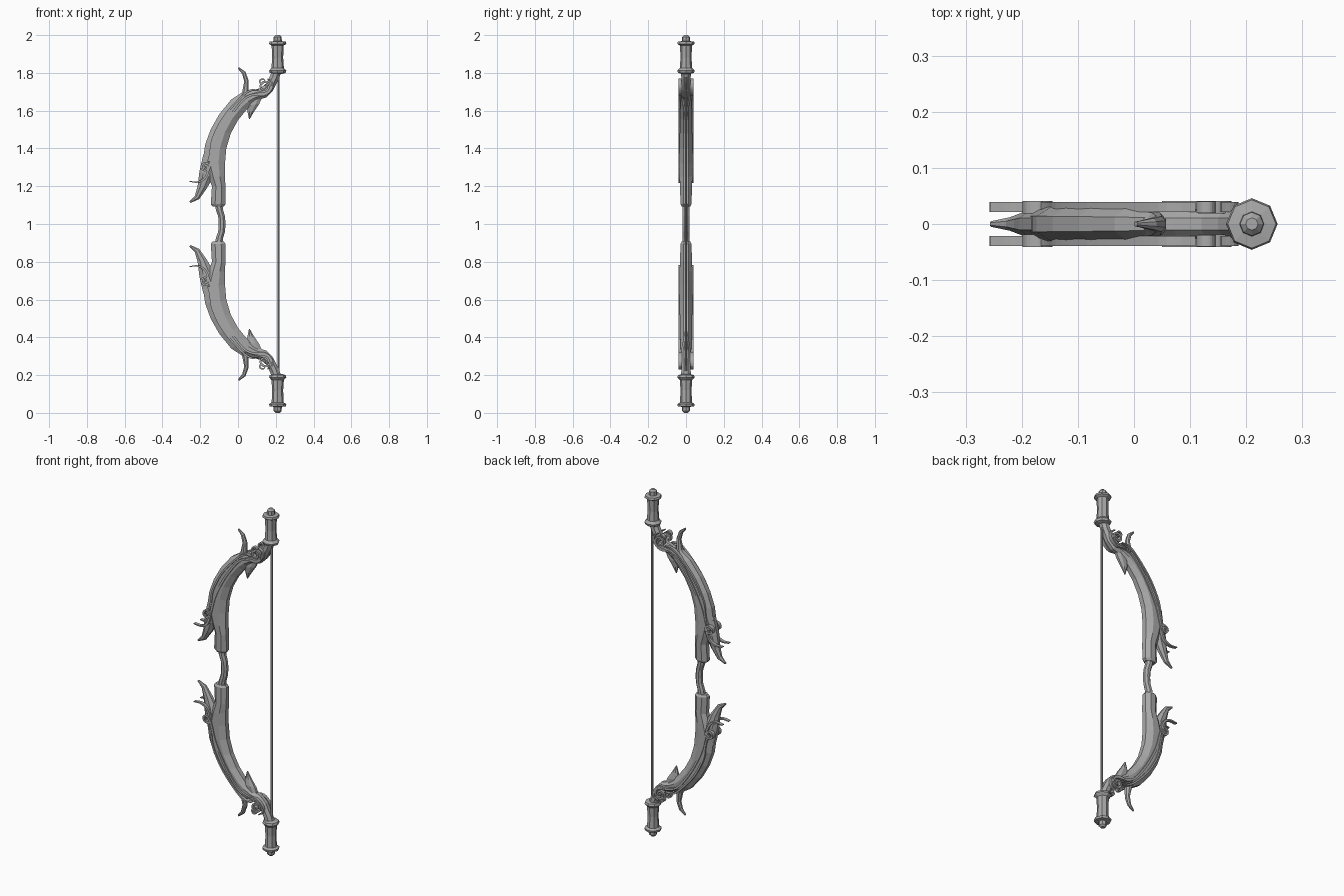
import bpy, bmesh
from math import pi, cos, sin
from mathutils import Vector

if "Cube" in bpy.data.objects:
    bpy.data.objects.remove(bpy.data.objects["Cube"], do_unlink=True)

grey = bpy.data.materials.new("plain grey")
grey.use_nodes = True
tone = (0.4, 0.4, 0.4, 1)
grey.diffuse_color = tone
grey.node_tree.nodes["Principled BSDF"].inputs["Base Color"].default_value = tone


def skin(name, rings, mirror=""):
    """Bridge rings of points, cap the ends and mirror about the grip centre."""
    bm = bmesh.new()
    loops = [[bm.verts.new(p - Vector((0, 0, 1))) for p in ring] for ring in rings]
    n = len(loops[0])
    for a, b in zip(loops, loops[1:]):
        for i in range(n):
            j = (i + 1) % n
            bm.faces.new((a[i], a[j], b[j], b[i]))
    bm.faces.new(loops[0])
    bm.faces.new(loops[-1])
    bmesh.ops.recalc_face_normals(bm, faces=bm.faces)
    mesh = bpy.data.meshes.new(name)
    bm.to_mesh(mesh)
    bm.free()
    mesh.materials.append(grey)
    ob = bpy.data.objects.new(name, mesh)
    ob.location.z = 1
    bpy.context.collection.objects.link(ob)
    if mirror:
        mod = ob.modifiers.new("Mirror", "MIRROR")
        mod.use_axis = ("X" in mirror, "Y" in mirror, "Z" in mirror)
        mod.use_mirror_merge = False
    return ob


def loft(name, stations, sides=8, y=0, mirror="Z"):
    """Each station: left x, left z, right x, right z, half depth."""
    rings = []
    for xl, zl, xr, zr, depth in stations:
        a, b = Vector((xl, y, zl)), Vector((xr, y, zr))
        mid, half = (a + b) / 2, (b - a) / 2
        grow = 1 / cos(pi / sides)
        angles = [2 * pi * (i + 0.5) / sides for i in range(sides)]
        rings.append([mid + half * cos(t) * grow + Vector((0, depth * sin(t) * grow, 0))
                      for t in angles])
    return skin(name, rings, mirror)


def smooth_path(points, steps=4):
    """Catmull-Rom path through the points."""
    p = [Vector(q) for q in points]
    p = [p[0] * 2 - p[1]] + p + [p[-1] * 2 - p[-2]]
    path = []
    for a, b, c, d in zip(p, p[1:], p[2:], p[3:]):
        for s in range(steps):
            t = s / steps
            path.append((b * 2 + (c - a) * t + (a * 2 - b * 5 + c * 4 - d) * t ** 2
                         + (b * 3 - a - c * 3 + d) * t ** 3) / 2)
    return path + [p[-2]]


def vine(name, points, width=0.006, y=0.03, depth=0.009):
    """Tapered ribbon on both faces of both limbs."""
    path = smooth_path(points)
    stations = []
    last = len(path) - 1
    for i, p in enumerate(path):
        along = path[min(i + 1, last)] - path[max(i - 1, 0)]
        side = Vector((-along.y, along.x)).normalized()
        side *= width * min(1, 0.35 + 4 * min(i, last - i) / last)
        a, b = p - side, p + side
        stations.append((a.x, a.y, b.x, b.y, depth))
    loft(name, stations, 4, y, "YZ")


def spiral(cx, cz, radius, start, turns, count=10):
    """Points of a curl winding in to its centre."""
    return [(cx + radius * (1 - 0.75 * i / count) * cos(start + turns * 2 * pi * i / count),
             cz + radius * (1 - 0.75 * i / count) * sin(start + turns * 2 * pi * i / count))
            for i in range(count + 1)]


# Grip, bent gently toward the string
half_grip = [(-0.084, 0, 0.018), (-0.087, 0.04, 0.018),
             (-0.098, 0.075, 0.019), (-0.104, 0.12, 0.02)]
grip = [(x, -h, r) for x, h, r in reversed(half_grip[1:])] + half_grip
loft("grip", [(x - r, 1 + h, x + r, 1 + h, r) for x, h, r in grip], mirror="")

# Main limbs
loft("limb", [
    (-0.135, 1.093, -0.075, 1.093, 0.022), (-0.144, 1.105, -0.066, 1.105, 0.029),
    (-0.138, 1.2, -0.066, 1.2, 0.032), (-0.16, 1.26, -0.07, 1.25, 0.034),
    (-0.185, 1.34, -0.069, 1.32, 0.034), (-0.174, 1.42, -0.062, 1.4, 0.034),
    (-0.145, 1.5, -0.038, 1.48, 0.033), (-0.1, 1.58, 0, 1.55, 0.032),
    (-0.035, 1.66, 0.045, 1.605, 0.03), (0.02, 1.695, 0.07, 1.63, 0.028),
    (0.07, 1.705, 0.1, 1.655, 0.026), (0.12, 1.72, 0.15, 1.67, 0.025),
    (0.15, 1.745, 0.185, 1.705, 0.025), (0.172, 1.79, 0.215, 1.765, 0.025),
    (0.183, 1.83, 0.235, 1.82, 0.026)])

# Horns and leaf spikes growing out of the limbs
loft("lower_horn", [
    (-0.257, 1.119, -0.25, 1.112, 0.005), (-0.228, 1.15, -0.205, 1.132, 0.012),
    (-0.214, 1.2, -0.168, 1.185, 0.02), (-0.204, 1.28, -0.135, 1.24, 0.026),
    (-0.183, 1.37, -0.1, 1.34, 0.026)])
loft("upper_horn", [
    (0, 1.822, 0.006, 1.83, 0.004), (0.022, 1.795, 0.04, 1.805, 0.01),
    (0.033, 1.755, 0.056, 1.76, 0.014), (0.022, 1.7, 0.057, 1.705, 0.02),
    (-0.02, 1.65, 0.065, 1.66, 0.024)])
loft("leaf_spike", [
    (0.058, 1.557, 0.063, 1.557, 0.004), (0.05, 1.595, 0.085, 1.595, 0.012),
    (0.045, 1.625, 0.113, 1.637, 0.018), (0.07, 1.68, 0.135, 1.688, 0.015)])

# Vines wrapping the limbs, with curled ends
vine("main_vine", [
    (-0.257, 1.225), (-0.21, 1.223), (-0.17, 1.25), (-0.145, 1.33), (-0.12, 1.42),
    (-0.06, 1.54), (0.02, 1.65), (0.08, 1.685), (0.14, 1.685), (0.175, 1.715),
    (0.18, 1.75), (0.155, 1.768)])
vine("second_vine", [
    (-0.18, 1.285), (-0.15, 1.36), (-0.135, 1.45), (-0.08, 1.56),
    (0, 1.655), (0.06, 1.705), (0.11, 1.71)], 0.005)
vine("lower_curl", spiral(-0.174, 1.3, 0.028, -0.8, 1.6), 0.005, 0.03, 0.011)
vine("upper_curl", [(0.05, 1.675), (0.1, 1.69)] + spiral(0.14, 1.727, 0.033, -1.4, 1.5),
     0.005, 0.03, 0.011)
vine("small_curl", spiral(0.128, 1.752, 0.018, 0, 1.2, 8), 0.004, 0.03, 0.01)

# Flanged end caps with a small knob
cap = [(0.024, 1.795), (0.042, 1.8), (0.046, 1.812), (0.033, 1.826), (0.029, 1.88),
       (0.032, 1.945), (0.046, 1.953), (0.043, 1.965), (0.022, 1.968),
       (0.021, 1.99), (0.011, 2)]
skin("end_cap", [[Vector((0.21 + r * cos(i * pi / 4), r * sin(i * pi / 4), z))
                  for i in range(8)] for r, z in cap], "Z")

# Bowstring
loft("string", [(0.21, z, 0.221, z, 0.0055) for z in (0.19, 1.81)], 6, mirror="")
